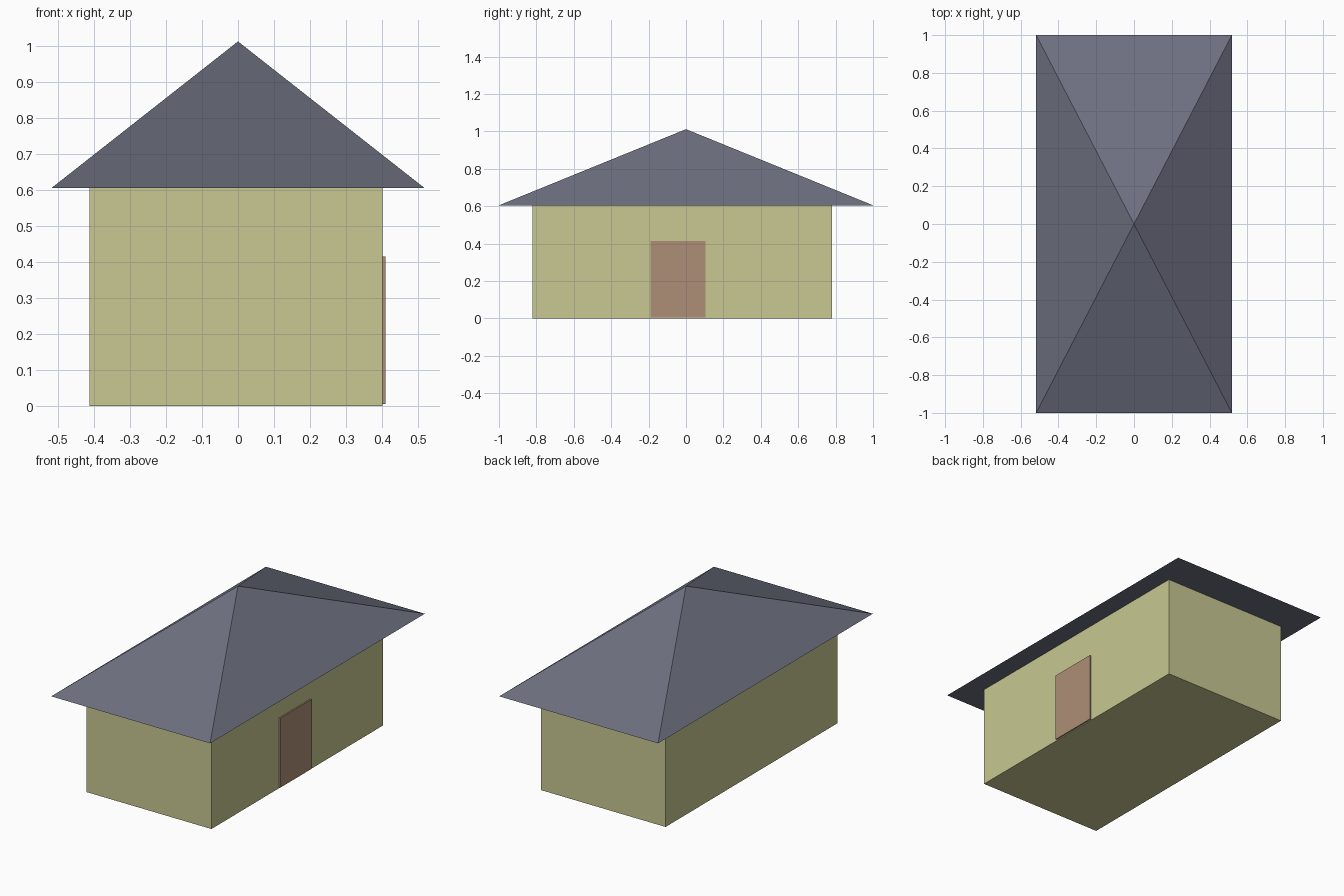
import bpy
import bmesh
from mathutils import Matrix

cube = bpy.data.objects.get("Cube")
if cube:
    bpy.data.objects.remove(cube, do_unlink=True)


def material(name, rgb):
    mat = bpy.data.materials.new(name)
    mat.use_nodes = True
    mat.diffuse_color = (*rgb, 1)
    mat.node_tree.nodes["Principled BSDF"].inputs["Base Color"].default_value = (*rgb, 1)
    return mat


def finish(name, bm, mat):
    mesh = bpy.data.meshes.new(name)
    bm.to_mesh(mesh)
    bm.free()
    mesh.materials.append(mat)
    obj = bpy.data.objects.new(name, mesh)
    bpy.context.collection.objects.link(obj)
    return obj


def box(name, low, high, mat):
    bm = bmesh.new()
    bmesh.ops.create_cube(bm, size=1)
    for v in bm.verts:
        v.co = [h if c > 0 else l for c, l, h in zip(v.co, low, high)]
    return finish(name, bm, mat)


def pyramid(name, half_x, half_y, base, top, mat):
    bm = bmesh.new()
    bmesh.ops.create_cube(bm, size=2)
    # Pull the upper face of the block together into the apex
    bmesh.ops.transform(bm, matrix=Matrix.Diagonal((half_x, half_y, 1, 1)), verts=bm.verts)
    for v in bm.verts:
        if v.co.z > 0:
            v.co = (0, 0, top)
        else:
            v.co.z = base
    bmesh.ops.remove_doubles(bm, verts=bm.verts, dist=0.0001)
    return finish(name, bm, mat)


cream = material("cream plaster", (0.58, 0.58, 0.29))
slate = material("slate grey", (0.155, 0.162, 0.216))
wood = material("brown wood", (0.42, 0.275, 0.18))

# Walls, solid underneath
box("walls", (-0.413, -0.82, 0), (0.401, 0.78, 0.605), cream)

# Thin door on the left side
box("door", (0.395, -0.19, 0.005), (0.409, 0.105, 0.415), wood)

# Overhanging pyramid roof with a closed underside
pyramid("roof", 0.518, 1, 0.605, 1.012, slate)
